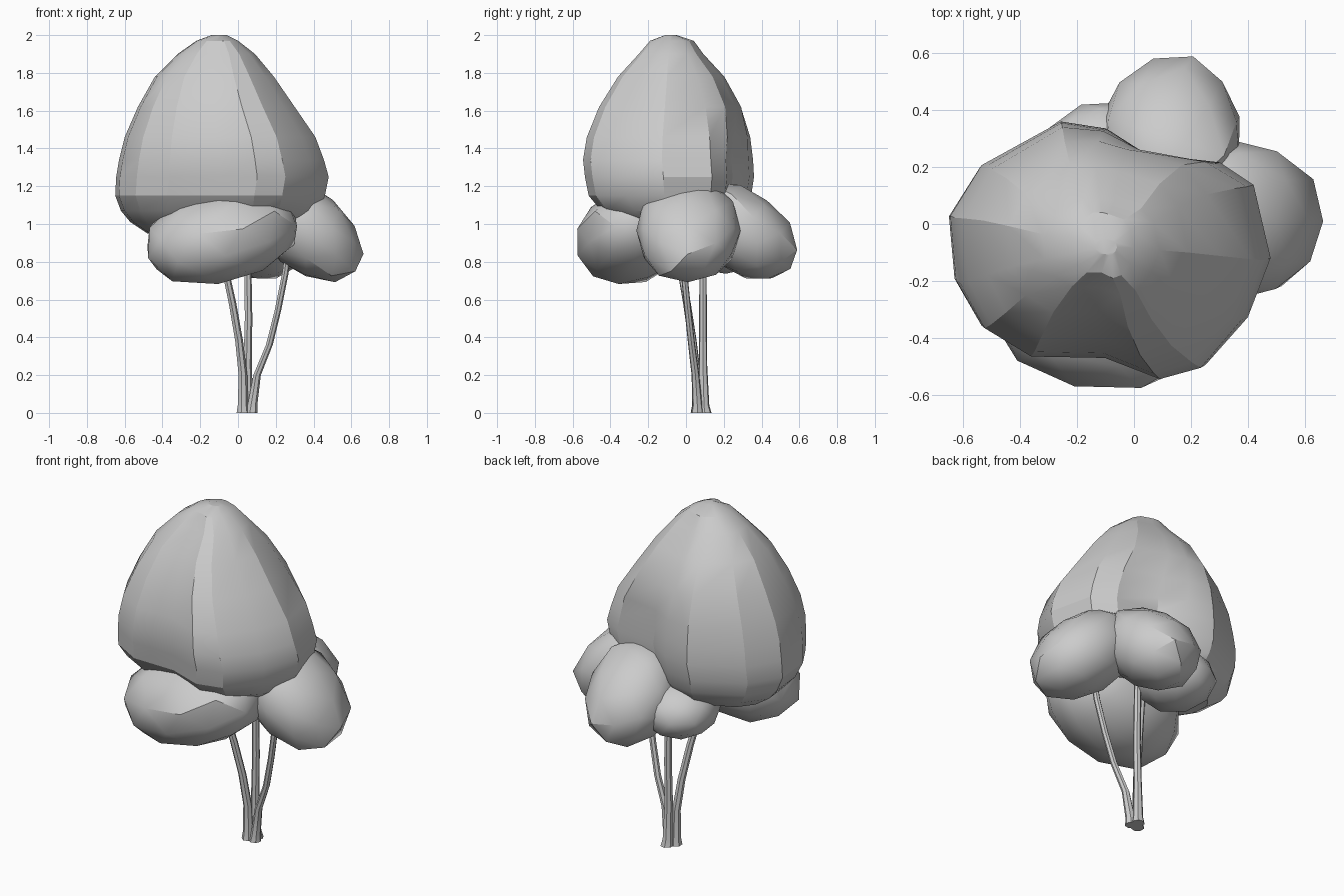
import bpy, bmesh, math, random
from mathutils import Vector, Euler

cube = bpy.data.objects.get("Cube")
if cube:
    bpy.data.objects.remove(cube)

random.seed(4)
grey = bpy.data.materials.new("plain grey")
grey.use_nodes = True
COLOUR = (0.6, 0.6, 0.6, 1)
grey.diffuse_color = COLOUR
grey.node_tree.nodes["Principled BSDF"].inputs["Base Color"].default_value = COLOUR


def finish(bm, name, angle):
    """Turn a bmesh into a shaded object."""
    bmesh.ops.recalc_face_normals(bm, faces=bm.faces)
    mesh = bpy.data.meshes.new(name)
    bm.to_mesh(mesh)
    bm.free()
    mesh.materials.append(grey)
    obj = bpy.data.objects.new(name, mesh)
    bpy.context.collection.objects.link(obj)
    bpy.ops.object.select_all(action='DESELECT')
    obj.select_set(True)
    bpy.context.view_layer.objects.active = obj
    bpy.ops.object.shade_smooth_by_angle(angle=math.radians(angle))
    return obj


def loft(name, rings, angle=35):
    """Skin a stack of equal-length rings and cap both ends."""
    bm = bmesh.new()
    loops = [[bm.verts.new(p) for p in ring] for ring in rings]
    n = len(loops[0])
    for a, b in zip(loops, loops[1:]):
        for i in range(n):
            j = (i + 1) % n
            bm.faces.new((a[i], a[j], b[j], b[i]))
    bm.faces.new(loops[0])
    bm.faces.new(loops[-1])
    return finish(bm, name, angle)


def blob(name, centre, radii, tilt, power=2.15):
    """Faceted, slightly boxy foliage clump."""
    bm = bmesh.new()
    bmesh.ops.create_icosphere(bm, subdivisions=2, radius=1)
    turn = Euler([math.radians(t) for t in tilt]).to_matrix()
    for v in bm.verts:
        norm = sum(abs(c) ** power for c in v.co) ** (1 / power)
        p = v.co / norm * random.uniform(0.97, 1.03)
        v.co = Vector(centre) + turn @ Vector([c * r for c, r in zip(p, radii)])
    return finish(bm, name, 30)


def stem(name, path, sides=7):
    """Thin trunk through (x, y, z, radius) points."""
    rings = []
    for x, y, z, r in path:
        rings.append([(x + r * math.cos(math.tau * i / sides),
                       y + r * math.sin(math.tau * i / sides), z)
                      for i in range(sides)])
    return loft(name, rings, 40)


# Main crown: one plan outline, fitted to a box at each height
outline = [(-.65, .03), (-.63, -.2), (-.54, -.36), (-.37, -.46), (-.1, -.465),
           (.1, -.54), (.25, -.5), (.4, -.33), (.48, -.12), (.42, .14),
           (.3, .22), (.04, .25), (-.1, .34), (-.26, .365), (-.54, .21)]
# The notch at the back fills out towards the top
filled = {10: .05, 11: .09, 12: .03}
# height, x min, x max, y min, y max
levels = [(.95, -.48, .22, -.24, .2), (1.01, -.57, .36, -.37, .28),
          (1.07, -.62, .43, -.45, .32), (1.15, -.65, .46, -.515, .345),
          (1.25, -.645, .48, -.535, .36), (1.34, -.63, .455, -.545, .355),
          (1.46, -.6, .41, -.525, .34), (1.62, -.53, .3, -.46, .29),
          (1.78, -.44, .19, -.36, .2), (1.9, -.32, .09, -.25, .09),
          (1.97, -.22, .0, -.19, .04), (2, -.14, -.06, -.11, -.05)]
crown = []
for z, x0, x1, y0, y1 in levels:
    fill = min(1, max(0, (z - 1.35) / .3))
    ring = []
    for i, (x, y) in enumerate(outline):
        y += fill * filled.get(i, 0)
        ring.append((x0 + (x + .65) / 1.13 * (x1 - x0),
                     y0 + (y + .54) / .905 * (y1 - y0), z))
    crown.append(ring)
loft("main_crown", crown, 24)

# Lower foliage clumps, each sloping down and outwards
blob("front_foliage", (-.09, -.285, .935), (.415, .3, .24), (20, -12, 0))
blob("side_foliage", (.365, .01, .965), (.34, .28, .215), (0, 40, 0))
blob("back_foliage", (.135, .3, .96), (.25, .32, .215), (-38, 0, 0))
blob("inner_foliage", (-.11, .21, .9), (.21, .22, .16), (0, 0, 20))

# Three slender trunks sharing one flared base
stem("left_trunk", [(.025, .06, 0, .036), (.025, .06, .04, .029),
                    (.025, .055, .2, .024), (.005, .035, .38, .022),
                    (-.03, .005, .58, .021), (-.06, -.02, .72, .02),
                    (-.09, -.04, .9, .018)])
stem("middle_trunk", [(.055, .1, 0, .036), (.052, .095, .04, .029),
                      (.05, .09, .25, .023), (.055, .09, .5, .021),
                      (.05, .09, .9, .019)])
stem("right_trunk", [(.07, .06, 0, .034), (.075, .06, .04, .027),
                     (.1, .05, .2, .021), (.165, .03, .36, .019),
                     (.21, .01, .54, .018), (.25, -.01, .74, .018),
                     (.27, -.02, .9, .016)])
